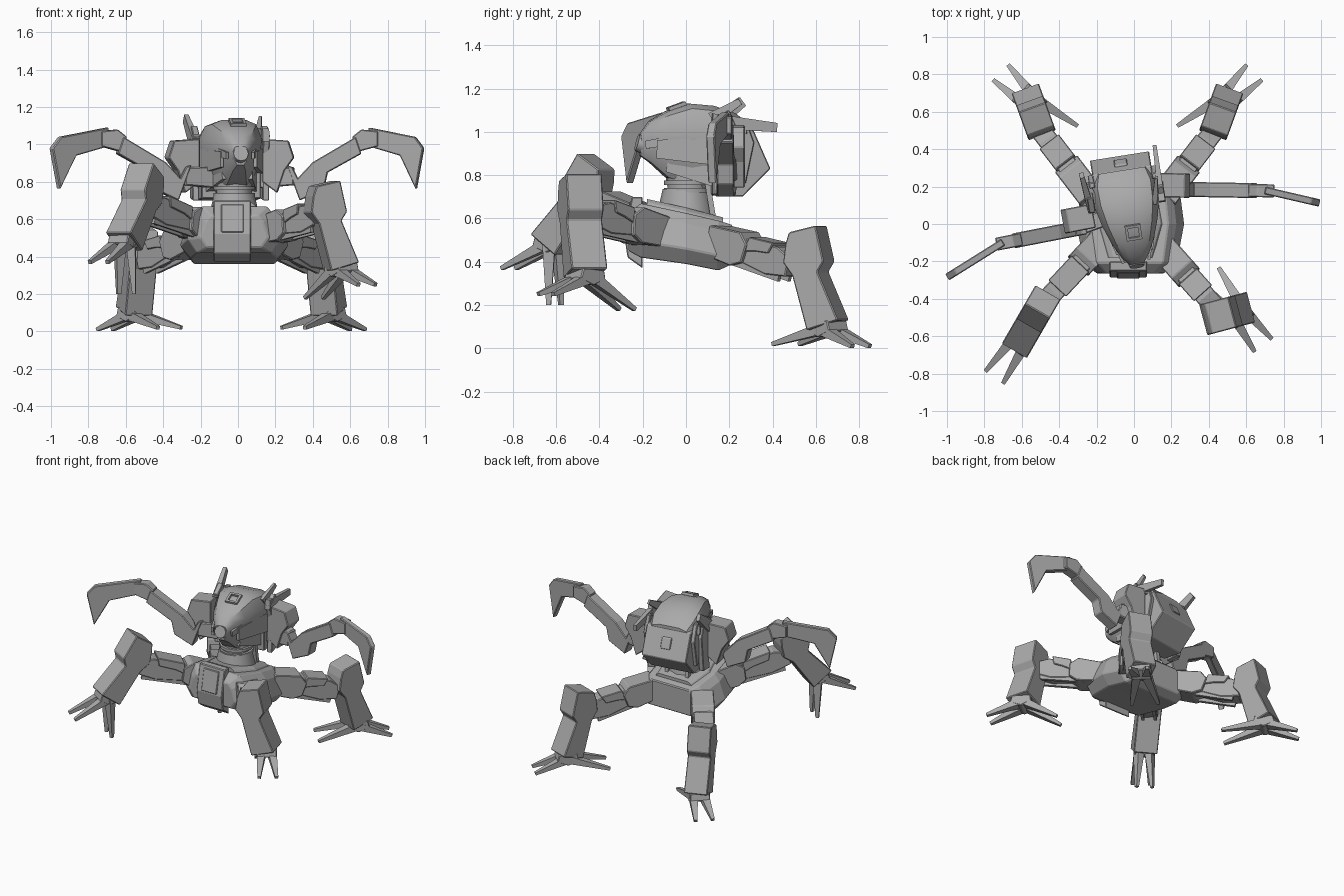
import bpy, bmesh, math
from mathutils import Matrix, Vector

default_cube = bpy.data.objects.get("Cube")
if default_cube:
    bpy.data.objects.remove(default_cube, do_unlink=True)

# One plain metal colour
metal = bpy.data.materials.new("grey_metal")
metal.use_nodes = True
metal.diffuse_color = (0.4, 0.4, 0.4, 1)
metal.node_tree.nodes["Principled BSDF"].inputs["Base Color"].default_value = (0.4, 0.4, 0.4, 1)


def finish(name, mesh_builder, matrix=Matrix(), bevel=0.0, smooth=None):
    """Turn a bmesh into a named object with material, bevel and shading."""
    bmesh.ops.transform(mesh_builder, matrix=matrix, verts=mesh_builder.verts)
    bmesh.ops.recalc_face_normals(mesh_builder, faces=mesh_builder.faces)
    mesh = bpy.data.meshes.new(name)
    mesh_builder.to_mesh(mesh)
    mesh_builder.free()
    mesh.materials.append(metal)
    part = bpy.data.objects.new(name, mesh)
    bpy.context.collection.objects.link(part)
    if bevel:
        modifier = part.modifiers.new("chamfer", "BEVEL")
        modifier.width = bevel
        modifier.segments = 1
    if smooth:
        bpy.ops.object.select_all(action="DESELECT")
        part.select_set(True)
        bpy.context.view_layer.objects.active = part
        bpy.ops.object.shade_smooth_by_angle(angle=math.radians(smooth))


def bridge(bm, rings):
    """Skin a row of equal rings and cap both ends."""
    loops = [[bm.verts.new(p) for p in ring] for ring in rings]
    count = len(loops[0])
    for a, b in zip(loops, loops[1:]):
        for i in range(count):
            j = (i + 1) % count
            bm.faces.new((a[i], a[j], b[j], b[i]))
    bm.faces.new(loops[0])
    bm.faces.new(loops[-1])


def plane(x, y, heading):
    """Local x runs outward, local y sideways, local z up."""
    return Matrix.Translation((x, y, 0)) @ Matrix.Rotation(math.radians(heading), 4, "Z")


def prism(name, outline, width, matrix, side=0.0, bevel=0.005):
    """Upright outline (outward, height) given a sideways width."""
    bm = bmesh.new()
    bridge(bm, [[(r, side + s * width / 2, z) for r, z in outline] for s in (-1, 1)])
    finish(name, bm, matrix, bevel)


def along(start, end, outline):
    """Map (distance, offset) points onto the line from start to end."""
    a, d = Vector(start), (Vector(end) - Vector(start)).normalized()
    n = Vector((-d.y, d.x))
    return [tuple(a + d * s + n * t) for s, t in outline]


def spike(name, start, end, width, height, tip, matrix=Matrix(), bevel=0.0):
    """Four-sided tapering bar between two points."""
    a, b = Vector(start), Vector(end)
    d = (b - a).normalized()
    u = d.cross(Vector((0, 0, 1))).normalized()
    v = u.cross(d)
    corners = [(-1, -1), (1, -1), (1, 1), (-1, 1)]
    bm = bmesh.new()
    bridge(bm, [[p + u * i * width * k / 2 + v * j * height * k / 2 for i, j in corners]
                for p, k in ((a, 1), (b, tip))])
    finish(name, bm, matrix, bevel)


def cylinder(name, centre, radius, depth, matrix=Matrix(), top=1.0):
    bm = bmesh.new()
    bmesh.ops.create_cone(bm, cap_ends=True, segments=12, radius1=radius, radius2=radius * top,
                          depth=depth, matrix=Matrix.Translation(centre))
    finish(name, bm, matrix, 0, 40)


def loft(name, sections, half, matrix=Matrix(), smooth=None, bevel=0.0):
    """Mirrored half section scaled by (y, half width, top, bottom)."""
    full = half + [(-x, z) for x, z in reversed(half)]
    bm = bmesh.new()
    bridge(bm, [[(x * w, y, low + z * (high - low)) for x, z in full]
                for y, w, high, low in sections])
    finish(name, bm, matrix, bevel, smooth)


# Body hull, tilted down toward the rear
hull_half = [(0.7, 1), (0.85, 0.8), (1, 0.3), (0.8, 0)]
centre = Matrix.Translation((-0.02, 0, 0))
loft("body_hull", [(-0.265, 0.18, 0.62, 0.45), (-0.21, 0.25, 0.67, 0.42), (0, 0.29, 0.625, 0.39),
                   (0.15, 0.27, 0.59, 0.36), (0.215, 0.22, 0.57, 0.39)], hull_half, centre, bevel=0.006)
loft("deck_plate", [(-0.18, 0.13, 0.69, 0.62), (0, 0.19, 0.65, 0.58), (0.17, 0.16, 0.605, 0.54)],
     hull_half, centre)

# Chest plate and its raised panel
chest = plane(-0.03, 0, -90)
prism("chest_plate", [(0.2, 0.7), (0.25, 0.7), (0.285, 0.52), (0.27, 0.42), (0.2, 0.37)], 0.2, chest)
prism("chest_panel", [(0.24, 0.68), (0.26, 0.68), (0.292, 0.53), (0.24, 0.53)], 0.12, chest, bevel=0.004)

# Neck with stacked collars
cylinder("neck_base", (-0.02, 0, 0.675), 0.135, 0.12, top=0.8)
cylinder("neck_post", (-0.02, 0.01, 0.75), 0.095, 0.16)
for z in (0.73, 0.765):
    cylinder("neck_collar", (-0.02, 0.01, z), 0.112, 0.02)
for x in (-0.1, 0.06):
    spike("neck_piston", (x, 0.13, 0.58), (x, 0.1, 0.76), 0.025, 0.025, 1)

# Head, turned slightly to its left
head = plane(-0.02, 0, 9)
skull_half = [(0.45, 1), (0.8, 0.94), (1, 0.74), (0.95, 0.5), (0.7, 0.14), (0.45, 0)]
loft("skull", [(-0.215, 0.04, 0.99, 0.89), (-0.17, 0.075, 1.05, 0.86), (-0.09, 0.115, 1.095, 0.79),
               (0.01, 0.15, 1.13, 0.755), (0.12, 0.175, 1.12, 0.73), (0.22, 0.18, 1.085, 0.72),
               (0.29, 0.155, 1.03, 0.77)], skull_half, head, smooth=35)
head_side = head @ plane(0, 0, 90)
prism("rear_skull_box", [(0.1, 1.03), (0.29, 1.01), (0.37, 0.83), (0.24, 0.7), (0.1, 0.71)], 0.32, head_side)
prism("rear_hatch", [(0.28, 0.96), (0.322, 0.96), (0.352, 0.89), (0.28, 0.89)], 0.07, head_side, bevel=0.004)
cylinder("snout_disc", (0, 0, 0), 0.05, 0.05,
         head @ Matrix.Translation((0, -0.205, 0.945)) @ Matrix.Rotation(math.radians(75), 4, "X"), top=0.8)

# Square sensor frame on the forehead
slope = head @ Matrix.Translation((0.01, -0.045, 1.112)) @ Matrix.Rotation(math.radians(20), 4, "X")
for s in (-1, 1):
    spike("sensor_frame", (s * 0.035, -0.042, 0), (s * 0.035, 0.042, 0), 0.015, 0.03, 1, slope)
    spike("sensor_frame", (-0.035, s * 0.035, 0), (0.035, s * 0.035, 0), 0.015, 0.03, 1, slope)

# Cheek armour, rails and frames on both sides of the head
for side, s in (("left", 1), ("right", -1)):
    spike(side + "_head_rail", (s * 0.19, 0.25, 1.02), (s * 0.07, -0.2, 0.94), 0.025, 0.06, 0.6, head)
    spike(side + "_cheek_plate", (s * 0.17, 0.16, 0.91), (s * 0.09, -0.15, 0.92), 0.03, 0.14, 0.6, head)
    spike(side + "_jaw_plate", (s * 0.13, 0.17, 0.78), (s * 0.07, -0.1, 0.84), 0.05, 0.1, 0.5, head)
    prism(side + "_head_frame", [(0.09, 1.05), (0.17, 1.1), (0.23, 0.96), (0.2, 0.71), (0.11, 0.7), (0.13, 0.9)],
          0.035, head_side, -s * 0.19, 0.004)
    prism(side + "_rear_frame", [(0.22, 1.06), (0.25, 1.06), (0.29, 0.95), (0.25, 0.76), (0.22, 0.78)],
          0.03, head_side, -s * 0.17, 0.004)
spike("left_head_fin", (0.15, 0.12, 1.05), (0.11, 0.42, 1.02), 0.035, 0.07, 0.6)
spike("right_head_fin", (-0.23, 0.08, 1.0), (-0.28, 0.26, 1.14), 0.04, 0.08, 0.6)
spike("left_brow_fin", (0.11, 0.12, 1.06), (0.12, 0.25, 1.14), 0.03, 0.06, 0.5)

# Blade arms: shoulder bracket, forearm, wrist and a hooked blade bent at the wrist
bracket = [(0.13, 1.03), (0.27, 1.02), (0.3, 0.93), (0.25, 0.86), (0.21, 0.74), (0.13, 0.8)]
forearm = [(0.26, 0.89), (0.29, 0.88), (0.32, 0.82), (0.4, 0.905), (0.63, 1.04), (0.66, 0.95),
           (0.48, 0.85), (0.46, 0.76), (0.33, 0.7)]
wrist = [(0.61, 1.04), (0.66, 1.08), (0.75, 1.07), (0.75, 0.99), (0.64, 0.96)]
blade = [(-0.02, 1.09), (0.23, 1.04), (0.275, 0.98), (0.235, 0.76), (0.15, 0.94), (-0.02, 0.99)]
arms = {"left": (plane(0, 0.19, -1), plane(0.72, 0.175, -13), 1.02, 0, 0.02),
        "right": (plane(0, 0.035, 191), plane(-0.72, -0.11, 212), 1.2, 0.08, -0.05)}
for side, (where, hook, stretch, shift, offset) in arms.items():
    prism(side + "_shoulder_bracket", [(r + shift, z) for r, z in bracket], 0.13, where, offset)
    prism(side + "_forearm", forearm, 0.08, where)
    prism(side + "_wrist", wrist, 0.07, where)
    prism(side + "_blade", [(r * stretch, z) for r, z in blade], 0.04, hook)
    spike(side + "_shoulder_link", (0.05, offset, 0.82), (0.3, 0, 0.83), 0.1, 0.12, 0.8, where, 0.006)


def leg(name, hip, knee, top, shin_heading, lean, ankle_z, foot_heading, front, rear, width):
    """Thigh, shin and foot each lie in their own upright plane; toes are (reach, height, spread)."""
    x, y, z = hip
    dx, dy = knee[0] - x, knee[1] - y
    where = plane(x, y, math.degrees(math.atan2(dy, dx)))
    start, end = (0, z), (math.hypot(dx, dy), knee[2])
    length = (Vector(end) - Vector(start)).length
    prism(name + "_hip", along(start, end, [(-0.08, -0.07), (-0.08, 0.07), (0.1, 0.085), (0.15, 0.04),
                                            (0.14, -0.05), (0.08, -0.08)]), 0.15, where)
    prism(name + "_thigh", along(start, end, [(0.1, -0.05), (0.12, 0.06), (length * 0.8, 0.07), (length, 0.04),
                                              (length, -0.05), (length * 0.7, -0.07)]), 0.11, where)
    prism(name + "_thigh_guard", along(start, end, [(0.13, 0), (0.15, 0.075), (length * 0.75, 0.085),
                                                    (length * 0.7, 0.03), (0.2, 0.02)]), 0.13, where, bevel=0.004)
    (r0, z0), (r1, z1) = along(start, end, [(0.02, -0.06), (length * 0.9, -0.07)])
    for s in (-1, 1):
        spike(name + "_thigh_piston", (r0, s * 0.04, z0), (r1, s * 0.04, z1), 0.025, 0.035, 0.8, where)

    # Shin with a wide knee block
    shin_plane = plane(top[0], top[1], shin_heading)
    prism(name + "_shin", along((0, top[2]), (lean, ankle_z),
                                [(0, -0.06), (0, 0.075), (0.17, 0.075), (0.21, 0.035), (0.45, 0.08), (0.46, -0.08),
                                 (0.2, -0.09), (0.13, -0.12), (0.05, -0.09)]), width, shin_plane)

    # Foot block with two front and two rear toes
    ankle = shin_plane @ Vector((lean, 0, 0))
    sole = plane(ankle.x, ankle.y, foot_heading)
    prism(name + "_foot", [(-0.06, 0.02), (0.06, 0.02), (0.075, -0.03), (0, -0.06), (-0.07, -0.03)], 0.13,
          sole @ Matrix.Translation((0, 0, ankle_z)))
    for reach, height, spread in (front, rear):
        for s in (-1, 1):
            spike(name + "_toe", (reach * 0.08, s * 0.035, ankle_z - 0.025), (reach, s * spread, height),
                  0.058, 0.05, 0.38, sole)


# Rear legs mirror each other about the slightly offset body
for side, s in (("left", 1), ("right", -1)):
    def across(x):
        return -0.035 + s * (x + 0.035)

    def turn(angle):
        return 90 + s * (angle - 90)
    leg("back_" + side, (across(0.2), 0.2, 0.48), (across(0.43), 0.5, 0.38), (across(0.45), 0.555, 0.55),
        turn(70), 0.105, 0.11, turn(45), (0.22, 0.01, 0.057), (-0.27, 0.02, 0.088), 0.155)
leg("front_left", (0.2, -0.18, 0.55), (0.44, -0.45, 0.62), (0.455, -0.49, 0.79),
    15, 0.1, 0.35, -53, (0.23, 0.25, 0.057), (-0.24, 0.18, 0.06), 0.17)
leg("front_right", (-0.2, -0.12, 0.56), (-0.5, -0.44, 0.67), (-0.485, -0.41, 0.86),
    240, 0.235, 0.5, 235, (0.25, 0.37, 0.057), (-0.01, 0.2, 0.05), 0.155)
